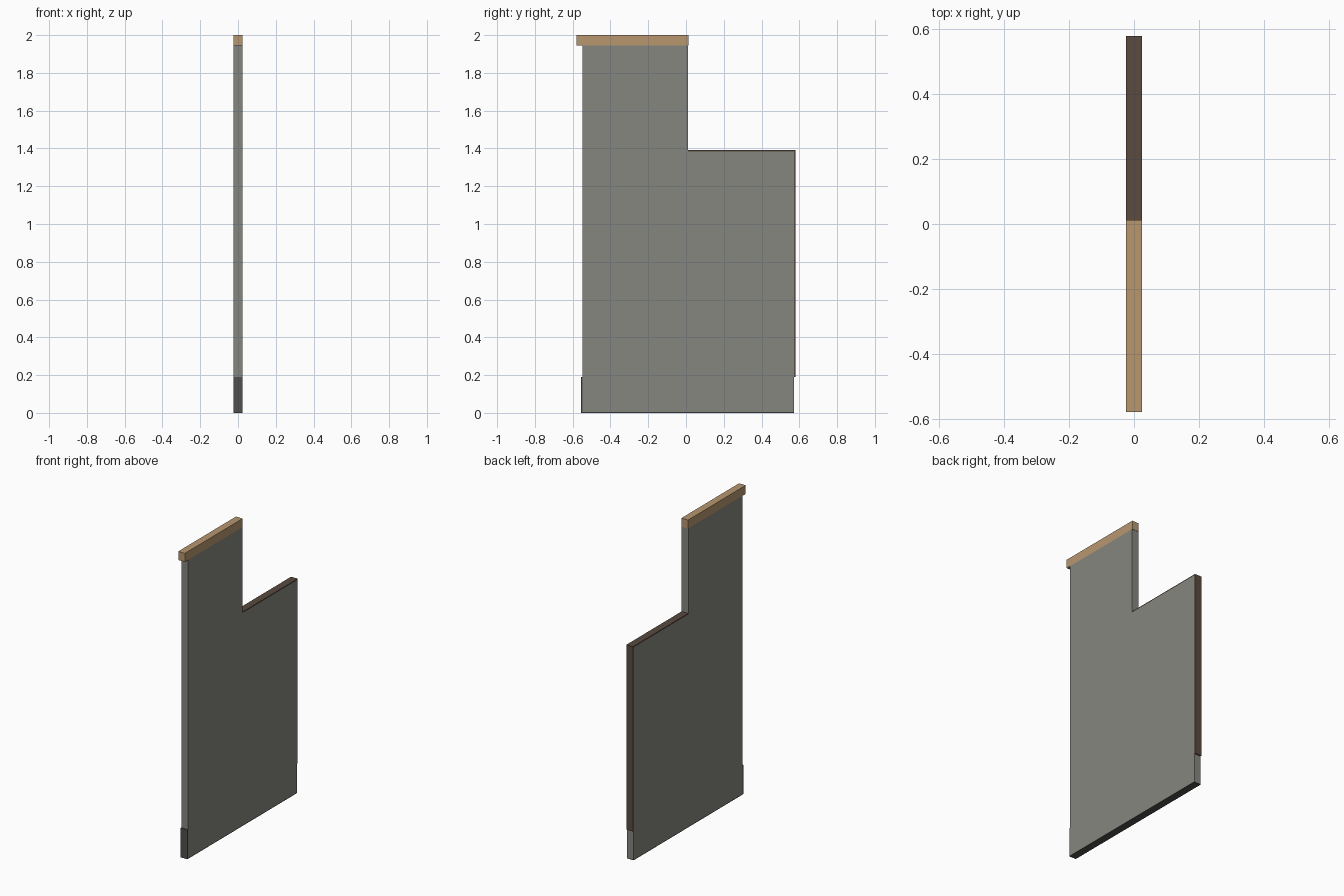
import bpy
import bmesh

if "Cube" in bpy.data.objects:
    bpy.data.objects.remove(bpy.data.objects["Cube"])

HALF = 0.024  # half thickness of the partition


def material(name, rgb):
    m = bpy.data.materials.new(name)
    m.diffuse_color = (*rgb, 1)
    m.use_nodes = True
    m.node_tree.nodes["Principled BSDF"].inputs["Base Color"].default_value = m.diffuse_color
    return m


grey = material("panel_grey", (0.24, 0.24, 0.215))
dark = material("base_dark", (0.08, 0.08, 0.075))
brown = material("trim_brown", (0.10, 0.07, 0.05))
wood = material("light_wood", (0.48, 0.31, 0.16))


def slab(name, profile, mat, half=HALF):
    """Extrude a (y, z) outline across the thickness in x."""
    bm = bmesh.new()
    face = bm.faces.new([bm.verts.new((-half, y, z)) for y, z in profile])
    ext = bmesh.ops.extrude_face_region(bm, geom=[face])
    verts = [g for g in ext["geom"] if isinstance(g, bmesh.types.BMVert)]
    bmesh.ops.translate(bm, verts=verts, vec=(2 * half, 0, 0))
    bmesh.ops.recalc_face_normals(bm, faces=bm.faces)
    me = bpy.data.meshes.new(name)
    bm.to_mesh(me)
    bm.free()
    me.materials.append(mat)
    ob = bpy.data.objects.new(name, me)
    bpy.context.collection.objects.link(ob)
    return ob


def bar(name, y0, y1, z0, z1, mat, half=HALF):
    return slab(name, [(y0, z0), (y1, z0), (y1, z1), (y0, z1)], mat, half)


# Tall and low panels, meeting at a seam
bar("tall_panel", -0.548, 0.011, 0.005, 1.944, grey)
bar("low_panel", 0.011, 0.573, 0.005, 1.385, grey)

# Wooden cap overhanging the front
bar("top_cap", -0.58, 0.013, 1.944, 2.0, wood)

# Brown edging over the top and down the rear of the low panel
slab("low_panel_edging", [(0.011, 1.385), (0.573, 1.385), (0.573, 0.19),
                          (0.58, 0.19), (0.58, 1.392), (0.011, 1.392)], brown)

# Dark base strip turning up the front edge as a kick plate
slab("base_and_kick_plate", [(-0.555, 0), (0.573, 0), (0.573, 0.005),
                             (-0.548, 0.005), (-0.548, 0.19), (-0.555, 0.19)], dark)
